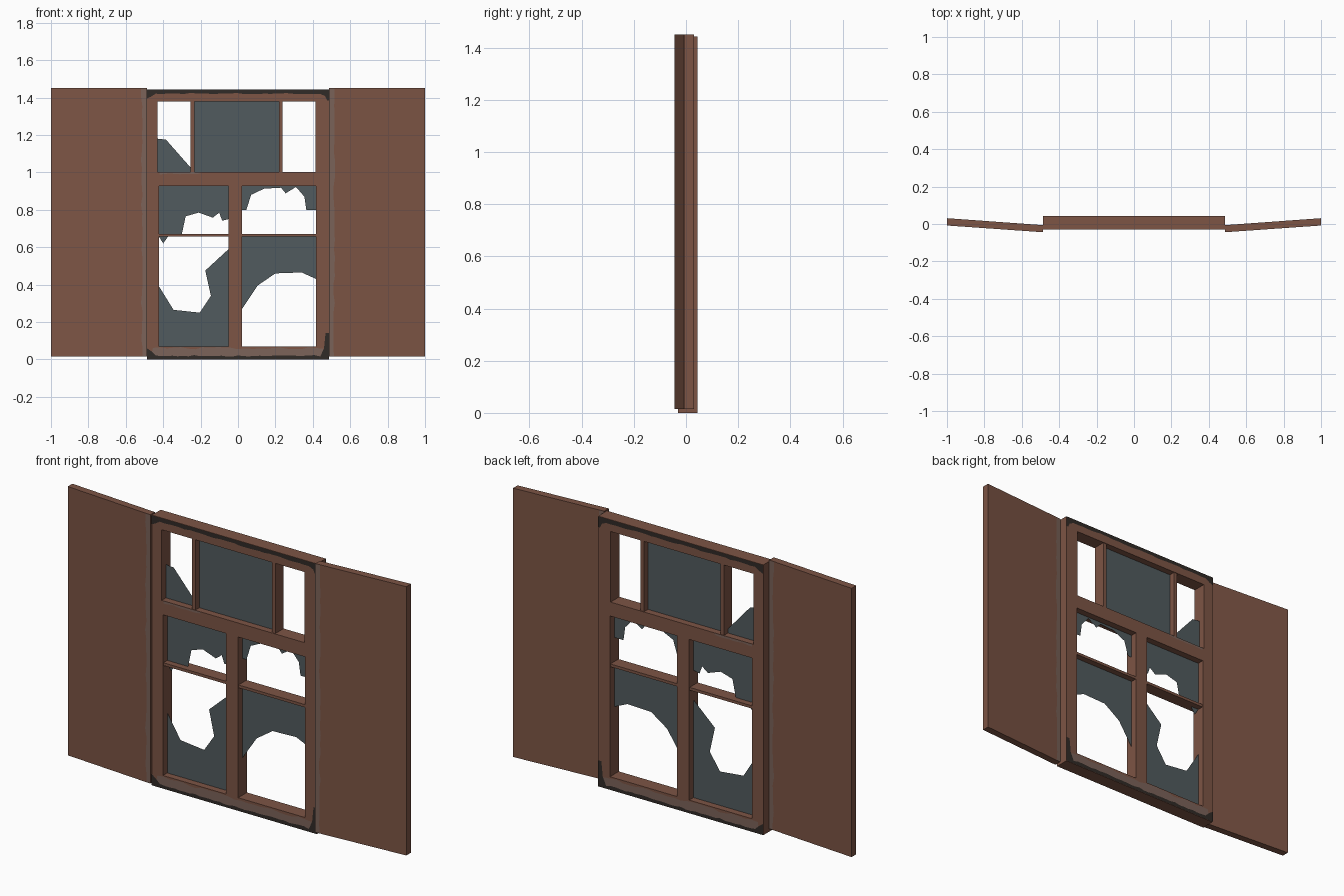
import bpy, bmesh, random

if "Cube" in bpy.data.objects:
    bpy.data.objects.remove(bpy.data.objects["Cube"])

random.seed(4)


def mat(name, rgb):
    m = bpy.data.materials.new(name)
    m.diffuse_color = (*rgb, 1)
    m.use_nodes = True
    m.node_tree.nodes["Principled BSDF"].inputs["Base Color"].default_value = m.diffuse_color
    return m


WOOD = mat("brown_wood", (0.205, 0.09, 0.059))
GLASS = mat("dark_glass", (0.083, 0.105, 0.112))
DARK = mat("black_grime", (0.03, 0.024, 0.02))
WORN = mat("worn_wood", (0.2, 0.125, 0.1))

FRONT, BACK = -0.03, 0.044      # window frame depth
W, TOP = 0.4875, 1.443          # frame half width and height


def finish(bm, name, material, recalc=True):
    if recalc:
        bmesh.ops.recalc_face_normals(bm, faces=bm.faces)
    me = bpy.data.meshes.new(name)
    bm.to_mesh(me)
    bm.free()
    me.materials.append(material)
    ob = bpy.data.objects.new(name, me)
    bpy.context.collection.objects.link(ob)
    return ob


def boxes(name, rects, y0, y1, material):
    """Boxes given as front rectangles (x0, x1, z0, z1), all with one depth."""
    bm = bmesh.new()
    for x0, x1, z0, z1 in rects:
        f = bm.faces.new([bm.verts.new((x, y0, z)) for x, z in
                          ((x0, z0), (x1, z0), (x1, z1), (x0, z1))])
        ext = bmesh.ops.extrude_face_region(bm, geom=[f], use_keep_orig=True)["geom"]
        for v in ext:
            if isinstance(v, bmesh.types.BMVert):
                v.co.y = y1
    return finish(bm, name, material)


def sheets(name, polys, depths, material):
    """Flat outlines in x, z; depths holds (function y(x), facing sign)."""
    bm = bmesh.new()
    for pts in polys:
        for y, side in depths:
            f = bm.faces.new([bm.verts.new((x, y(x), z)) for x, z in pts])
            f.normal_update()
            if f.normal.y * side < 0:
                f.normal_flip()
    return finish(bm, name, material, False)


def jag(a, b, level, amount, n):
    """Ragged row of (position, level) pairs from a to b."""
    return [(a + (b - a) * i / n, level + random.uniform(-amount, amount))
            for i in range(n + 1)]


# Window frame: slab with three openings cut through
frame = boxes("window_frame", [(-W, W, 0, TOP)], FRONT, BACK, WOOD)
cutter = boxes("opening_cutter", [(-0.43, 0.415, 1.003, 1.38),
                                  (-0.422, -0.05, 0.07, 0.928),
                                  (0.022, 0.418, 0.07, 0.928)], -0.2, 0.2, WOOD)
cutter.hide_render = True
mod = frame.modifiers.new("openings", "BOOLEAN")
mod.operation, mod.solver, mod.object = "DIFFERENCE", "EXACT", cutter
bpy.context.view_layer.objects.active = frame
bpy.ops.object.modifier_apply(modifier=mod.name)
bpy.data.objects.remove(cutter)

# Glazing bars
boxes("glazing_bars", [(-0.253, -0.233, 1.003, 1.38), (0.219, 0.239, 1.003, 1.38),
                       (-0.422, -0.05, 0.656, 0.671), (0.022, 0.418, 0.656, 0.671)],
      FRONT + 0.003, BACK - 0.003, WOOD)

# Whole and broken panes
panes = [
    [(-0.233, 1.003), (0.219, 1.003), (0.219, 1.38), (-0.233, 1.38)],
    [(-0.43, 1.18), (-0.385, 1.175), (-0.253, 1.025), (-0.253, 1.003), (-0.43, 1.003)],
    [(-0.422, 0.671), (-0.3, 0.671), (-0.28, 0.765), (-0.21, 0.785), (-0.135, 0.758),
     (-0.1, 0.785), (-0.085, 0.742), (-0.05, 0.75), (-0.05, 0.928), (-0.422, 0.928)],
    [(0.022, 0.8), (0.045, 0.8), (0.07, 0.88), (0.14, 0.913), (0.23, 0.918), (0.255, 0.888),
     (0.31, 0.922), (0.355, 0.87), (0.365, 0.8), (0.418, 0.8), (0.418, 0.928), (0.022, 0.928)],
    [(-0.422, 0.39), (-0.345, 0.265), (-0.205, 0.25), (-0.145, 0.34), (-0.175, 0.475),
     (-0.05, 0.59), (-0.05, 0.07), (-0.422, 0.07)],
    [(-0.422, 0.656), (-0.375, 0.656), (-0.4, 0.62)],
    [(0.022, 0.27), (0.105, 0.395), (0.2, 0.46), (0.34, 0.465), (0.418, 0.43),
     (0.418, 0.656), (0.022, 0.656)],
]
sheets("window_panes", panes, [(lambda x: 0.006, -1), (lambda x: 0.008, 1)], GLASS)


def on_frame(off):
    return [(lambda x: FRONT - off, -1), (lambda x: BACK + off, 1)]


# Grime along the top and bottom of the frame
top_grime = ([(-W, 1.442), (W, 1.442), (W, 1.385), (0.477, 1.385), (0.466, 1.408)]
             + jag(0.44, -0.44, 1.421, 0.003, 30) + [(-0.465, 1.405), (-W, 1.395)])
bottom_grime = ([(-W, 0.001), (W, 0.001), (W, 0.14), (0.468, 0.14), (0.46, 0.06)]
                + jag(0.44, -0.44, 0.019, 0.004, 30) + [(-0.465, 0.045), (-W, 0.06)])
sheets("frame_grime", [top_grime, bottom_grime], on_frame(0.0014), DARK)

# Worn patches on the bottom rail and under the transom
bottom_worn = [(-0.465, 0.012), (0.465, 0.012)] + jag(0.455, -0.455, 0.06, 0.006, 24)
transom_worn = [(-0.42, 1.002), (-0.2, 1.002)] + jag(-0.2, -0.42, 0.992, 0.003, 8)
sheets("frame_wear", [bottom_worn, transom_worn], on_frame(0.0007), WORN)


# Open shutters, swung slightly back, with worn inner edges
def shutter_y(x):
    return -0.044 + (abs(x) - W) * 0.036 / (1 - W)


for s, side in ((-1, "left"), (1, "right")):
    bm = bmesh.new()
    prof = [(W, -0.044), (1, -0.008), (1, 0.031), (W, -0.006)]
    f = bm.faces.new([bm.verts.new((s * x, y, 0.015)) for x, y in prof])
    ext = bmesh.ops.extrude_face_region(bm, geom=[f], use_keep_orig=True)["geom"]
    bmesh.ops.translate(bm, vec=(0, 0, 1.435),
                        verts=[v for v in ext if isinstance(v, bmesh.types.BMVert)])
    finish(bm, side + "_shutter", WOOD)
    edge = [(s * W, 1.449), (s * W, 0.016)] + [
        (s * x, z) for z, x in jag(0.016, 1.449, 0.514, 0.005, 30)]
    sheets(side + "_shutter_wear", [edge],
           [(lambda x: shutter_y(x) - 0.001, -1), (lambda x: shutter_y(x) + 0.0395, 1)], WORN)
